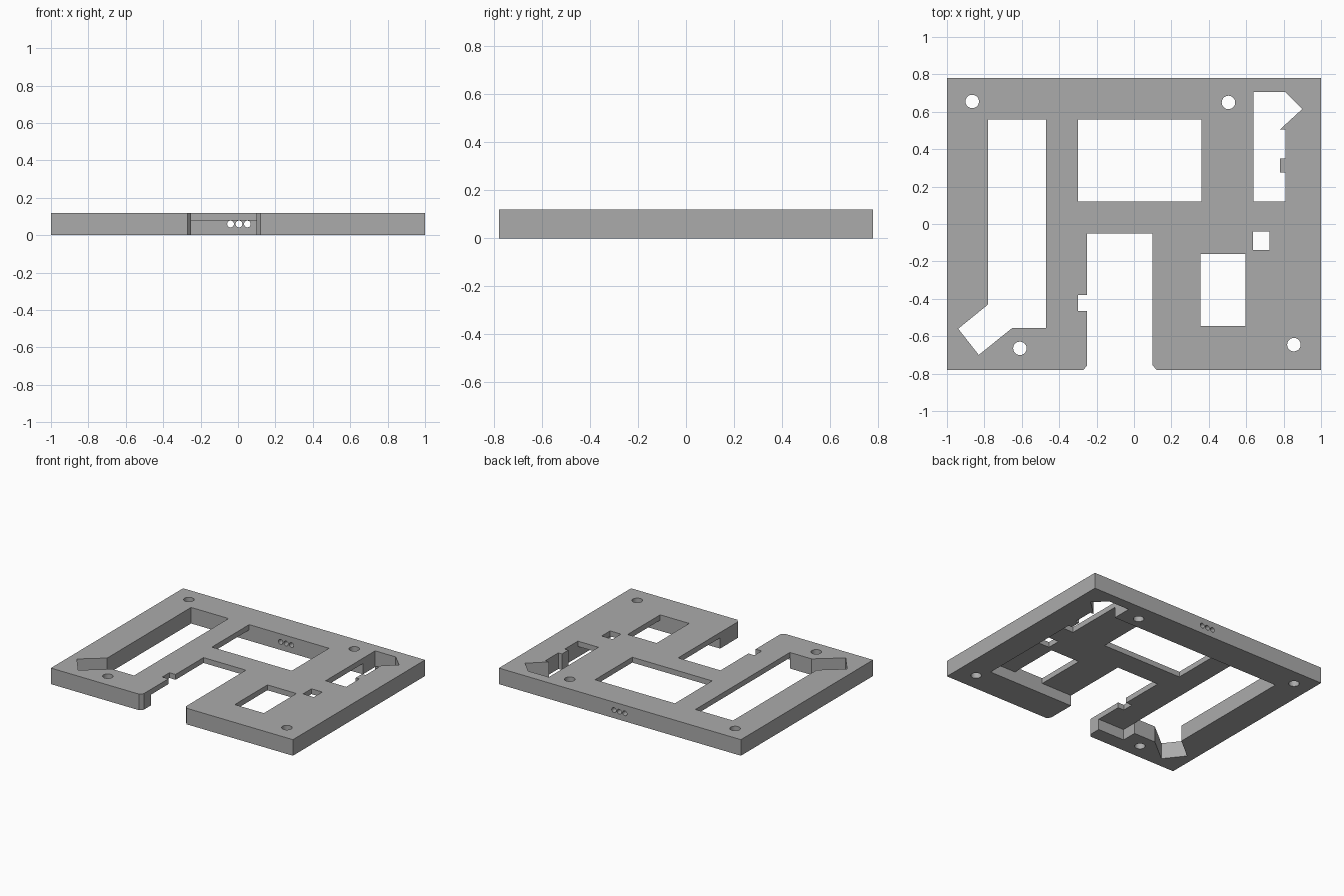
import bpy, bmesh, math
from mathutils import Matrix

cube = bpy.data.objects.get("Cube")
if cube:
    bpy.data.objects.remove(cube, do_unlink=True)

HEIGHT = 0.12      # frame thickness
CEILING = 0.08     # underside of the thin deck
BACK = 0.78

grey = bpy.data.materials.new("mid grey")
grey.use_nodes = True
colour = (0.41, 0.41, 0.41, 1)
grey.diffuse_color = colour
grey.node_tree.nodes["Principled BSDF"].inputs["Base Color"].default_value = colour


def prism(name, outline, low, high):
    """Solid made by raising a flat outline."""
    bm = bmesh.new()
    face = bm.faces.new([bm.verts.new((x, y, low)) for x, y in outline])
    raised = bmesh.ops.extrude_face_region(bm, geom=[face])["geom"]
    verts = [v for v in raised if isinstance(v, bmesh.types.BMVert)]
    bmesh.ops.translate(bm, verts=verts, vec=(0, 0, high - low))
    bmesh.ops.recalc_face_normals(bm, faces=bm.faces)
    mesh = bpy.data.meshes.new(name)
    bm.to_mesh(mesh)
    bm.free()
    obj = bpy.data.objects.new(name, mesh)
    bpy.context.collection.objects.link(obj)
    mesh.materials.append(grey)
    return obj


def cut(body, cutter):
    """Subtract a solid from the body and discard it."""
    cutter.hide_render = True
    mod = body.modifiers.new("cut", 'BOOLEAN')
    mod.operation, mod.solver, mod.object = 'DIFFERENCE', 'EXACT', cutter
    bpy.context.view_layer.objects.active = body
    bpy.ops.object.modifier_apply(modifier=mod.name)
    bpy.data.objects.remove(cutter, do_unlink=True)


def rectangle(x0, x1, y0, y1):
    return [(x0, y0), (x1, y0), (x1, y1), (x0, y1)]


def circle(x, y, radius, sides=32):
    angles = [math.tau * i / sides for i in range(sides)]
    return [(x + radius * math.cos(a), y + radius * math.sin(a)) for a in angles]


# Plate outline with the open front bay and its chamfered mouth
frame = prism("mounting_frame", [
    (-1, -BACK), (-0.27, -BACK), (-0.25, -0.755), (-0.25, -0.465), (-0.30, -0.465),
    (-0.30, -0.38), (-0.25, -0.38), (-0.25, -0.05), (0.10, -0.05), (0.10, -0.755),
    (0.12, -BACK), (1, -BACK), (1, BACK), (-1, BACK)], 0, HEIGHT)

# Hollow underside, leaving a thin deck above
cut(frame, prism("underside_recess", [
    (-0.6, 0.56), (0.70, 0.56), (0.70, 0.505), (0.81, 0.505), (0.81, 0.35),
    (0.78, 0.35), (0.78, 0.275), (0.81, 0.275), (0.81, -0.545), (-0.20, -0.545),
    (-0.20, -0.67), (-0.47, -0.67), (-0.47, -0.52), (-0.6, -0.52)], -0.1, CEILING))

# Openings through the whole plate
openings = [
    [(-0.47, 0.56), (-0.78, 0.56), (-0.78, -0.43), (-0.94, -0.56), (-0.83, -0.70),
     (-0.65, -0.555), (-0.47, -0.555)],
    [(0.64, 0.705), (0.81, 0.705), (0.90, 0.615), (0.78, 0.505), (0.81, 0.505),
     (0.81, 0.35), (0.78, 0.35), (0.78, 0.275), (0.81, 0.275), (0.81, 0.12), (0.64, 0.12)],
    rectangle(-0.30, 0.36, 0.12, 0.56),
    rectangle(0.355, 0.595, -0.545, -0.16),
    rectangle(0.635, 0.725, -0.14, -0.04),
]
# Corner screw holes
openings += [circle(x, y, 0.036) for x, y in
             [(-0.865, 0.655), (0.505, 0.65), (-0.61, -0.665), (0.855, -0.645)]]
for outline in openings:
    cut(frame, prism("opening", outline, -0.1, 0.3))

# Three cable holes through the back wall
for x in (-0.04, 0.005, 0.05):
    hole = prism("cable_hole", circle(0, 0, 0.018, 24), -0.2, 0.2)
    hole.data.transform(Matrix.Translation((x, 0.67, 0.06)) @ Matrix.Rotation(math.pi / 2, 4, 'X'))
    cut(frame, hole)

# Smooth only the round holes
bpy.ops.object.select_all(action='DESELECT')
frame.select_set(True)
bpy.context.view_layer.objects.active = frame
bpy.ops.object.shade_smooth_by_angle(angle=math.radians(25))
